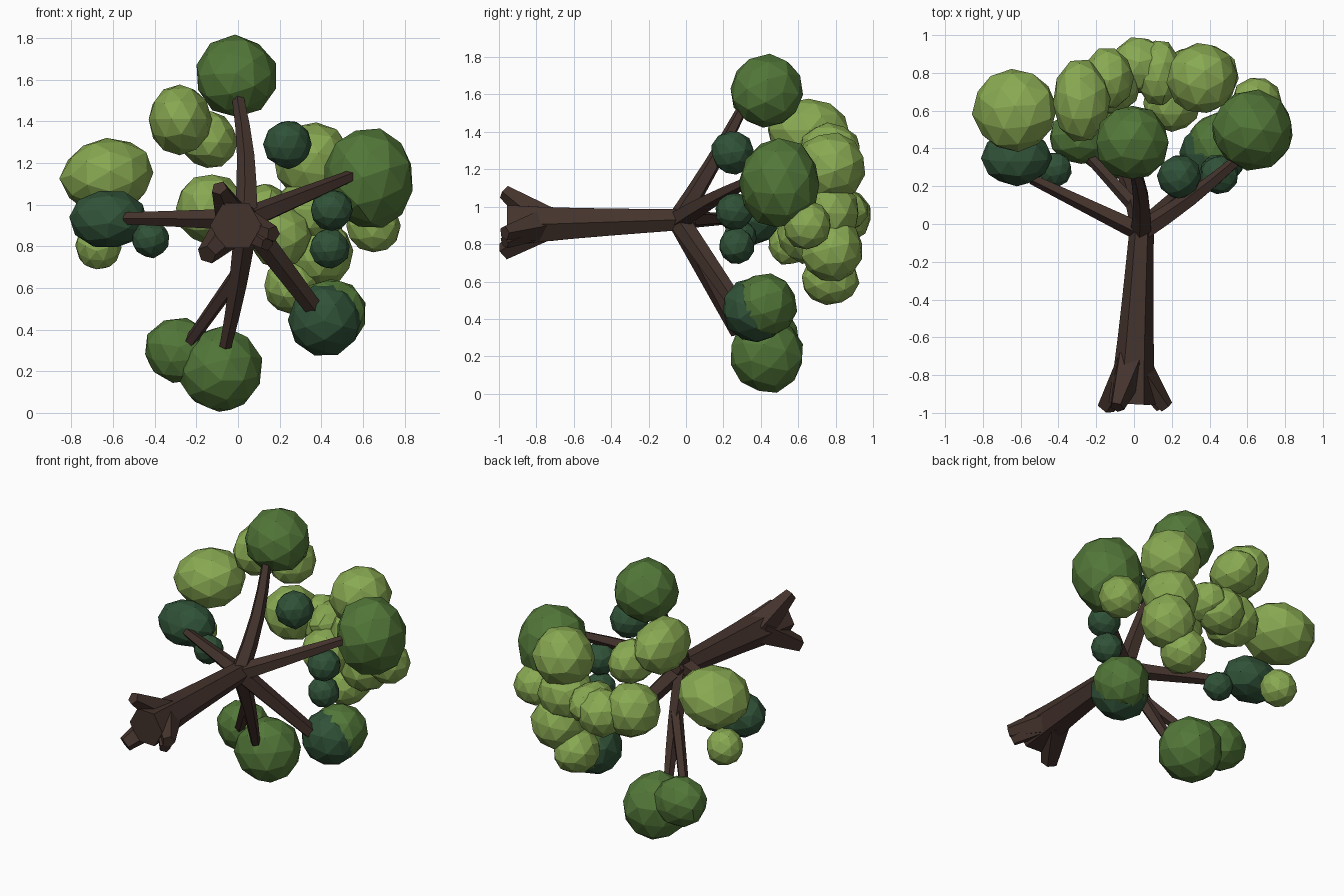
import bpy, bmesh, math, random
from mathutils import Matrix, Vector

random.seed(4)
cube = bpy.data.objects.get("Cube")
if cube:
    bpy.data.objects.remove(cube, do_unlink=True)


def material(name, red, green, blue):
    colour = (red, green, blue, 1)
    mat = bpy.data.materials.new(name)
    mat.use_nodes = True
    mat.diffuse_color = colour
    mat.node_tree.nodes["Principled BSDF"].inputs["Base Color"].default_value = colour
    return mat


light = material("light_leaf_green", 0.25, 0.4, 0.085)
mid = material("mid_leaf_green", 0.085, 0.185, 0.04)
dark = material("dark_leaf_green", 0.03, 0.085, 0.04)
bark = material("bark_brown", 0.058, 0.033, 0.026)


def finish(name, bm, mat):
    bmesh.ops.recalc_face_normals(bm, faces=bm.faces)
    mesh = bpy.data.meshes.new(name)
    bm.to_mesh(mesh)
    bm.free()
    mesh.materials.append(mat)
    part = bpy.data.objects.new(name, mesh)
    bpy.context.collection.objects.link(part)


def limb(name, start, end, thick, thin, flare=0, sides=5, steps=4, bow=(0, 0, 0)):
    """Faceted tapering limb, with an optional flared foot and a gentle bow."""
    start, end = Vector(start), Vector(end)
    turn = (end - start).to_track_quat('Z', 'Y')
    bm = bmesh.new()
    rings = []
    for step in range(steps + 1):
        t = step / steps
        radius = thick + (thin - thick) * t + flare * (1 - t) ** 4
        middle = start.lerp(end, t) + Vector(bow) * math.sin(math.pi * t)
        ring = []
        for side in range(sides):
            angle = math.tau * side / sides
            spoke = Vector((math.cos(angle), math.sin(angle), 0))
            ring.append(bm.verts.new(middle + turn @ spoke * radius))
        rings.append(ring)
    for lower, upper in zip(rings, rings[1:]):
        for side in range(sides):
            after = (side + 1) % sides
            bm.faces.new((lower[side], lower[after], upper[after], upper[side]))
    bm.faces.new(rings[0])
    bm.faces.new(rings[-1])
    finish(name, bm, bark)


def clump(name, centre, radius, mat, deep=1, tall=1, lean=0):
    """Faceted, slightly irregular leaf ball; lean tips its top toward the left."""
    bm = bmesh.new()
    bmesh.ops.create_icosphere(bm, subdivisions=2, radius=radius)
    spin = Matrix.Rotation(random.uniform(0, math.tau), 3, 'X')
    spin = spin @ Matrix.Rotation(random.uniform(0, math.tau), 3, 'Z')
    shape = Matrix.Rotation(lean, 3, 'Y') @ Matrix.Diagonal((1, deep, tall)) @ spin
    for vert in bm.verts:
        vert.co = Vector(centre) + shape @ vert.co * random.uniform(0.98, 1.05)
    finish(name, bm, mat)


# Trunk and flared roots
fork = (0.04, -0.04, 0.93)
limb("trunk", (-0.01, -0.95, 0.9), fork, 0.11, 0.065, flare=0.015, sides=6, steps=5)
limb("trunk_crotch", fork, (0.04, 0.05, 0.94), 0.065, 0.04, steps=1)
heart = (-0.01, -0.74, 0.91)
limb("upper_root", heart, (-0.09, -0.97, 1.08), 0.1, 0.04, steps=2)
limb("lower_right_root", heart, (-0.15, -0.97, 0.76), 0.1, 0.05, steps=2)
limb("left_root", heart, (0.17, -0.97, 0.86), 0.1, 0.04, steps=2)
limb("lower_left_root", heart, (0.14, -0.97, 0.81), 0.08, 0.035, steps=2)

# Branches
limb("top_branch", fork, (0, 0.3, 1.52), 0.06, 0.03, bow=(0.02, 0.01, 0))
limb("left_branch", fork, (0.55, 0.34, 1.14), 0.06, 0.03, bow=(0, -0.02, 0))
limb("right_branch", fork, (-0.54, 0.24, 0.935), 0.055, 0.03)
limb("lower_left_branch", fork, (0.36, 0.25, 0.51), 0.06, 0.045)
limb("bottom_branch", fork, (-0.06, 0.27, 0.32), 0.06, 0.03, bow=(0.01, 0, 0))
limb("forked_branch", (0.01, 0.09, 0.68), (-0.24, 0.36, 0.33), 0.04, 0.03)

# Mid green clumps at the branch tips
clump("top_clump", (-0.01, 0.43, 1.615), 0.195, mid)
clump("left_clump", (0.63, 0.5, 1.125), 0.215, mid, tall=1.12)
clump("bottom_clump", (-0.08, 0.43, 0.21), 0.2, mid, tall=1.03)
clump("bottom_right_clump", (-0.28, 0.46, 0.3), 0.17, mid, deep=0.85, tall=0.9)
clump("lower_left_clump", (0.45, 0.42, 0.475), 0.17, mid)

# Dark green clumps beneath the crown
clump("dark_lower_left_clump", (0.42, 0.37, 0.45), 0.175, dark)
clump("dark_right_clump", (-0.62, 0.35, 0.93), 0.185, dark, deep=0.8, tall=0.75)
clump("dark_right_small_clump", (-0.42, 0.29, 0.835), 0.09, dark)
clump("dark_upper_clump", (0.24, 0.25, 1.29), 0.115, dark)
clump("dark_left_clump", (0.45, 0.26, 0.975), 0.1, dark)
clump("dark_left_lower_clump", (0.44, 0.27, 0.79), 0.095, dark)

# Light green clumps of the outer crown
clump("light_right_clump", (-0.63, 0.6, 1.14), 0.22, light, tall=0.82, lean=-0.2)
clump("light_right_small_clump", (-0.67, 0.55, 0.8), 0.112, light)
clump("light_upper_clump", (-0.28, 0.65, 1.41), 0.152, light, deep=1.45, tall=1.1)
clump("light_upper_rear_clump", (-0.14, 0.77, 1.31), 0.135, light, deep=1.2)
clump("light_middle_clump", (-0.13, 0.75, 0.98), 0.17, light)
clump("light_rear_clump", (0.03, 0.84, 0.95), 0.15, light)
clump("light_rear_small_clump", (0.13, 0.8, 0.98), 0.12, light, deep=1.45)
clump("light_left_upper_clump", (0.36, 0.77, 1.21), 0.185, light)
clump("light_left_middle_clump", (0.35, 0.76, 0.97), 0.17, light)
clump("light_left_lower_clump", (0.39, 0.78, 0.77), 0.165, light)
clump("light_lowest_clump", (0.26, 0.77, 0.61), 0.135, light, deep=1.15)
clump("light_inner_clump", (0.2, 0.64, 0.85), 0.15, light)
clump("light_outer_left_clump", (0.65, 0.65, 0.9), 0.13, light)
